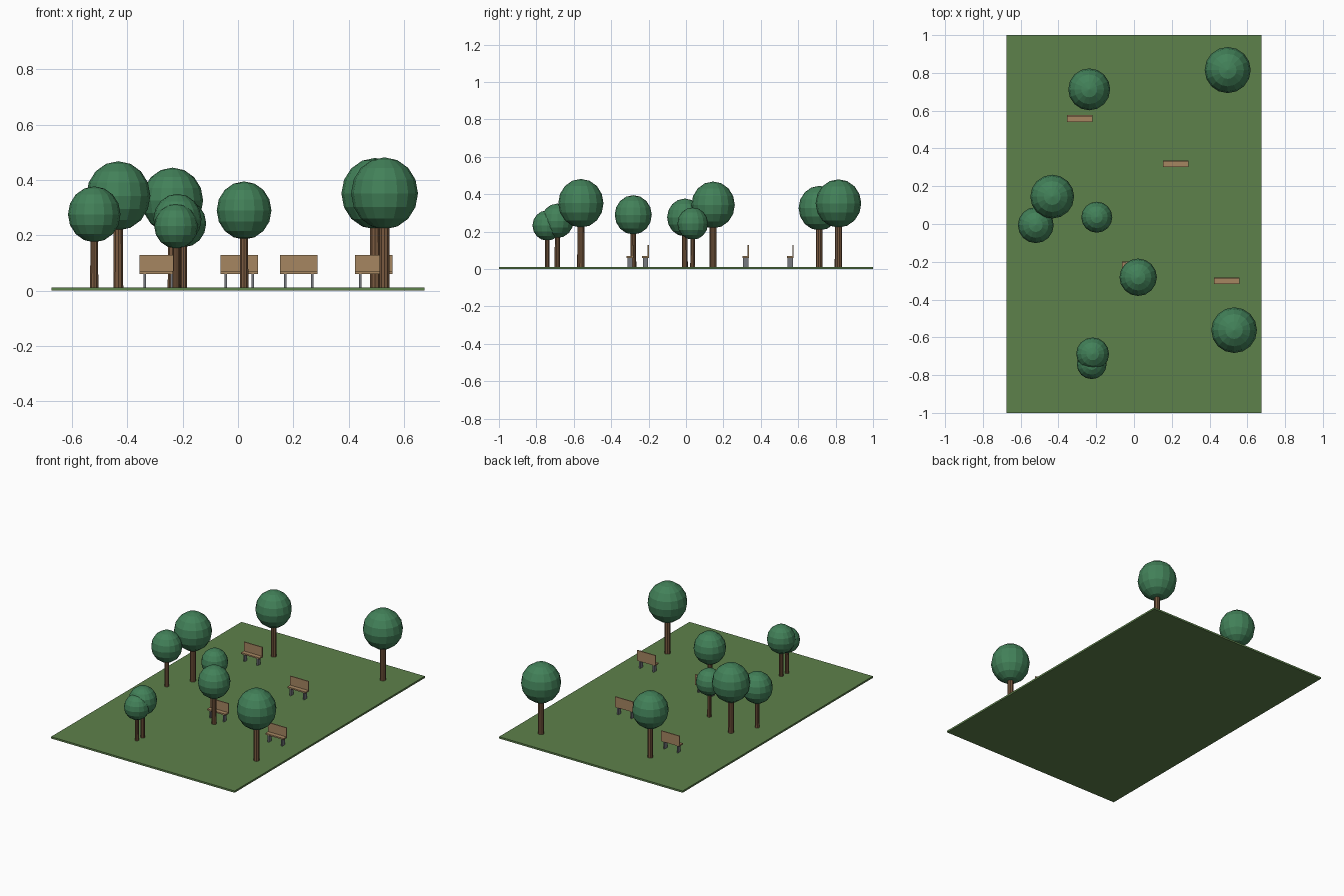
import bpy

if "Cube" in bpy.data.objects:
    bpy.data.objects.remove(bpy.data.objects["Cube"])

GROUND = 0.012


def material(name, rgb):
    m = bpy.data.materials.new(name)
    m.diffuse_color = (*rgb, 1)
    m.use_nodes = True
    m.node_tree.nodes["Principled BSDF"].inputs["Base Color"].default_value = m.diffuse_color
    return m


grass = material("grass", (0.11, 0.22, 0.07))
leaf = material("leaf", (0.055, 0.22, 0.10))
bark = material("bark", (0.19, 0.10, 0.05))
wood = material("wood", (0.38, 0.24, 0.12))
metal = material("metal", (0.18, 0.19, 0.21))


def finish(name, mat):
    ob = bpy.context.object
    ob.name = name
    ob.data.materials.append(mat)
    return ob


def box(name, mat, x, y, z, sx, sy, sz):
    # z is the underside of the box
    bpy.ops.mesh.primitive_cube_add(size=1, location=(x, y, z + sz / 2))
    ob = finish(name, mat)
    ob.scale = (sx, sy, sz)
    return ob


def tree(x, y, r, cz, rz):
    # trunk reaches into the crown
    tr = 0.163 * r
    h = cz - 0.5 * rz - GROUND
    bpy.ops.mesh.primitive_cone_add(vertices=10, radius1=tr, radius2=tr * 0.94,
                                    depth=h, location=(x, y, GROUND + h / 2))
    finish("trunk", bark)
    # faceted crown
    bpy.ops.mesh.primitive_uv_sphere_add(segments=16, ring_count=8, radius=1,
                                         location=(x, y, cz))
    finish("crown", leaf).scale = (r, r, rz)


def bench(x, y):
    # faces -y, backrest along the +y edge
    box("seat", wood, x, y, 0.060, 0.135, 0.036, 0.009)
    box("backrest", wood, x, y + 0.0145, 0.069, 0.135, 0.007, 0.060)
    for s in (-1, 1):
        box("bench_leg", metal, x + s * 0.049, y, GROUND, 0.009, 0.028, 0.060 - GROUND)


# lawn
box("lawn", grass, 0, 0, 0, 1.35, 2, GROUND)

# trees: x, y, crown radius, crown centre height, crown half height
for t in [
    (-0.237, 0.713, 0.111, 0.326, 0.119),
    (0.496, 0.815, 0.122, 0.351, 0.129),
    (-0.433, 0.145, 0.116, 0.343, 0.125),
    (-0.520, -0.006, 0.095, 0.276, 0.101),
    (-0.197, 0.036, 0.082, 0.243, 0.086),
    (0.022, -0.282, 0.099, 0.290, 0.105),
    (0.530, -0.562, 0.121, 0.352, 0.130),
    (-0.219, -0.688, 0.087, 0.258, 0.092),
    (-0.224, -0.742, 0.079, 0.233, 0.081),
]:
    tree(*t)

# benches
for b in [(-0.288, 0.558), (0.220, 0.319), (0.491, -0.300), (0.005, -0.217)]:
    bench(*b)
